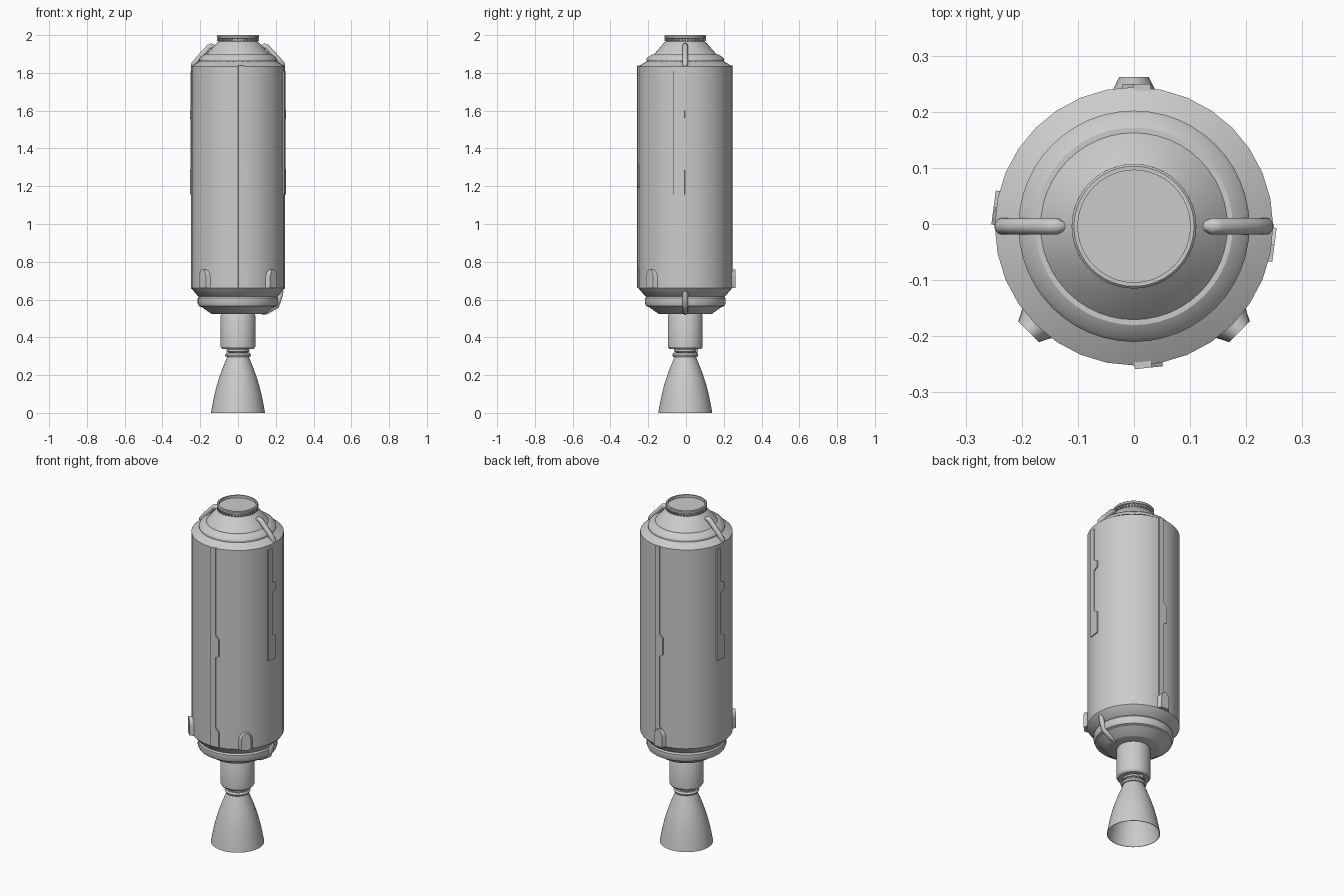
import bpy, bmesh
from math import sin, cos, pi, radians
from mathutils import Vector

if "Cube" in bpy.data.objects:
    bpy.data.objects.remove(bpy.data.objects["Cube"])

CY = -0.004  # y of the main axis


def finish(name, bm, angle=30):
    bmesh.ops.remove_doubles(bm, verts=bm.verts, dist=1e-5)
    bmesh.ops.recalc_face_normals(bm, faces=bm.faces)
    me = bpy.data.meshes.new(name)
    bm.to_mesh(me)
    bm.free()
    ob = bpy.data.objects.new(name, me)
    bpy.context.collection.objects.link(ob)
    bpy.ops.object.select_all(action='DESELECT')
    ob.select_set(True)
    bpy.context.view_layer.objects.active = ob
    bpy.ops.object.shade_smooth_by_angle(angle=radians(angle))
    return ob


def lathe(name, profile, n=48, closed=False):
    """Revolve (radius, z) points about the main axis."""
    bm = bmesh.new()
    rings = [[bm.verts.new((r * cos(2 * pi * i / n), CY + r * sin(2 * pi * i / n), z))
              for i in range(n)] for r, z in profile]
    pairs = list(zip(rings, rings[1:]))
    if closed:
        pairs.append((rings[-1], rings[0]))
    for a, b in pairs:
        for i in range(n):
            j = (i + 1) % n
            bm.faces.new((a[i], a[j], b[j], b[i]))
    bmesh.ops.dissolve_degenerate(bm, dist=1e-6, edges=bm.edges)
    return finish(name, bm)


def plate(name, outline, az, r0, r1, taper=1.0, angle=30):
    """Extrude a (sideways, z) outline outward at an azimuth in degrees."""
    a = radians(az)
    out, side = Vector((cos(a), sin(a), 0)), Vector((-sin(a), cos(a), 0))
    bm = bmesh.new()
    loops = []
    for r, s in ((r0, 1), (r1, taper)):
        loops.append([bm.verts.new(out * r + side * u * s + Vector((0, CY, z)))
                      for u, z in outline])
    bm.faces.new(loops[0])
    bm.faces.new(loops[1])
    n = len(outline)
    for i in range(n):
        j = (i + 1) % n
        bm.faces.new((loops[0][i], loops[0][j], loops[1][j], loops[1][i]))
    return finish(name, bm, angle)


def pipe(name, pts, radius):
    """Round pipe through (x, z) points in the middle plane, narrowed at its ends."""
    cu = bpy.data.curves.new(name, 'CURVE')
    cu.dimensions = '3D'
    cu.bevel_depth = radius
    cu.bevel_resolution = 3
    cu.use_fill_caps = True
    sp = cu.splines.new('POLY')
    sp.points.add(len(pts) - 1)
    for i, (p, (x, z)) in enumerate(zip(sp.points, pts)):
        p.co = (x, CY, z, 1)
        p.radius = 0.55 if i in (0, len(pts) - 1) else 1
    ob = bpy.data.objects.new(name, cu)
    bpy.context.collection.objects.link(ob)


# Main tank with sloped shoulders
lathe("tank", [(0.19, 1.868), (0.203, 1.862), (0.248, 1.835), (0.248, 0.66),
               (0.212, 0.618), (0.19, 0.61)], 32)

# Upper band and nose cone
lathe("upper_band", [(0.19, 1.86), (0.206, 1.862), (0.206, 1.872), (0.2, 1.882),
                     (0.176, 1.897), (0.166, 1.897)])
lathe("nose_cone", [(0.17, 1.893), (0.112, 1.96), (0.1, 1.968)])

# Docking collar with recessed disc
lathe("collar", [(0.098, 1.955), (0.103, 1.968), (0.103, 1.982), (0.111, 1.985),
                 (0.111, 1.996), (0.107, 2.0), (0.1, 2.0), (0.1, 1.985), (0, 1.985)])

# Bolts around the collar
bm = bmesh.new()
for i in range(40):
    a = 2 * pi * i / 40
    ret = bmesh.ops.create_cube(bm, size=1)
    bmesh.ops.scale(bm, vec=(0.012, 0.007, 0.014), verts=ret["verts"])
    bmesh.ops.translate(bm, vec=(0.105, 0, 1.976), verts=ret["verts"])
    for v in ret["verts"]:
        x, y = v.co.x, v.co.y
        v.co.x, v.co.y = x * cos(a) - y * sin(a), x * sin(a) + y * cos(a) + CY
finish("collar_bolts", bm)

# Lower band and aft cone
lathe("lower_band", [(0.18, 0.622), (0.204, 0.618), (0.213, 0.607), (0.214, 0.582),
                     (0.207, 0.566), (0.194, 0.56), (0.16, 0.562)])
lathe("aft_cone", [(0.194, 0.562), (0.145, 0.527), (0.135, 0.523), (0, 0.523)])

# Engine block, neck and nozzle
lathe("engine_block", [(0, 0.53), (0.084, 0.53), (0.092, 0.515), (0.092, 0.35),
                       (0.084, 0.338), (0, 0.338)])
lathe("engine_neck", [(0.05, 0.342), (0.06, 0.336), (0.06, 0.326), (0.048, 0.32),
                      (0.048, 0.29)])
lathe("neck_ring", [(0.067 + 0.009 * 0.7 * cos(2 * pi * k / 8) - 0.008,
                     0.308 + 0.012 * sin(2 * pi * k / 8)) for k in range(8)], closed=True)
lathe("neck_flange", [(0.045, 0.314), (0.064, 0.314), (0.069, 0.306), (0.064, 0.296),
                      (0.045, 0.296)])
bell = [(0.056, 0.3), (0.068, 0.27), (0.084, 0.23), (0.1, 0.185), (0.114, 0.14),
        (0.126, 0.09), (0.136, 0.04), (0.143, 0)]
lathe("nozzle", bell + [(r - 0.003, z) for r, z in reversed(bell)] + [(0, 0.3)])
plate("neck_valve", [(-0.014, 0.32), (0.014, 0.32), (0.014, 0.342), (-0.014, 0.342)],
      90, 0.04, 0.068)

# Long stepped cable covers on front and back
long_cover = [(-0.025, 0.662), (0.025, 0.662), (0.025, 0.75), (0.005, 0.775), (0.005, 1.19),
              (0.025, 1.2), (0.025, 1.3), (0.005, 1.32), (0.005, 1.838), (-0.025, 1.838)]
for name, az in (("front_cable_cover", -84), ("back_cable_cover", 89)):
    plate(name, long_cover, az, 0.232, 0.2535)

# Short stepped cable covers on both sides
short_cover = [(-0.031, 1.155), (0.03, 1.155), (0.03, 1.285), (0, 1.305), (0, 1.55),
               (0.03, 1.56), (0.03, 1.6), (0, 1.615), (0, 1.81), (-0.031, 1.81)]
for name, az in (("right_cable_cover", -7.5), ("left_cable_cover", 172.5)):
    plate(name, short_cover, az, 0.235, 0.2525)

# Three arched thruster pods at the tank's foot
arch = [(-0.042, 0.66), (0.042, 0.66)] + [
    (0.042 * cos(pi * k / 10), 0.715 + 0.045 * sin(pi * k / 10)) for k in range(11)]
for name, az in (("back_pod", 90), ("front_left_pod", -135), ("front_right_pod", -45)):
    plate(name, arch, az, 0.235, 0.266, 0.62)

# Feed pipes over the nose bands, and one below
for name, s in (("right_nose_pipe", 1), ("left_nose_pipe", -1)):
    pipe(name, [(s * x, z) for x, z in ((0.242, 1.832), (0.236, 1.842), (0.21, 1.875),
                                        (0.152, 1.938), (0.138, 1.943), (0.124, 1.938))], 0.015)
pipe("aft_pipe", [(0.235, 0.648), (0.226, 0.635), (0.217, 0.6), (0.205, 0.566),
                  (0.15, 0.535), (0.125, 0.526)], 0.014)
